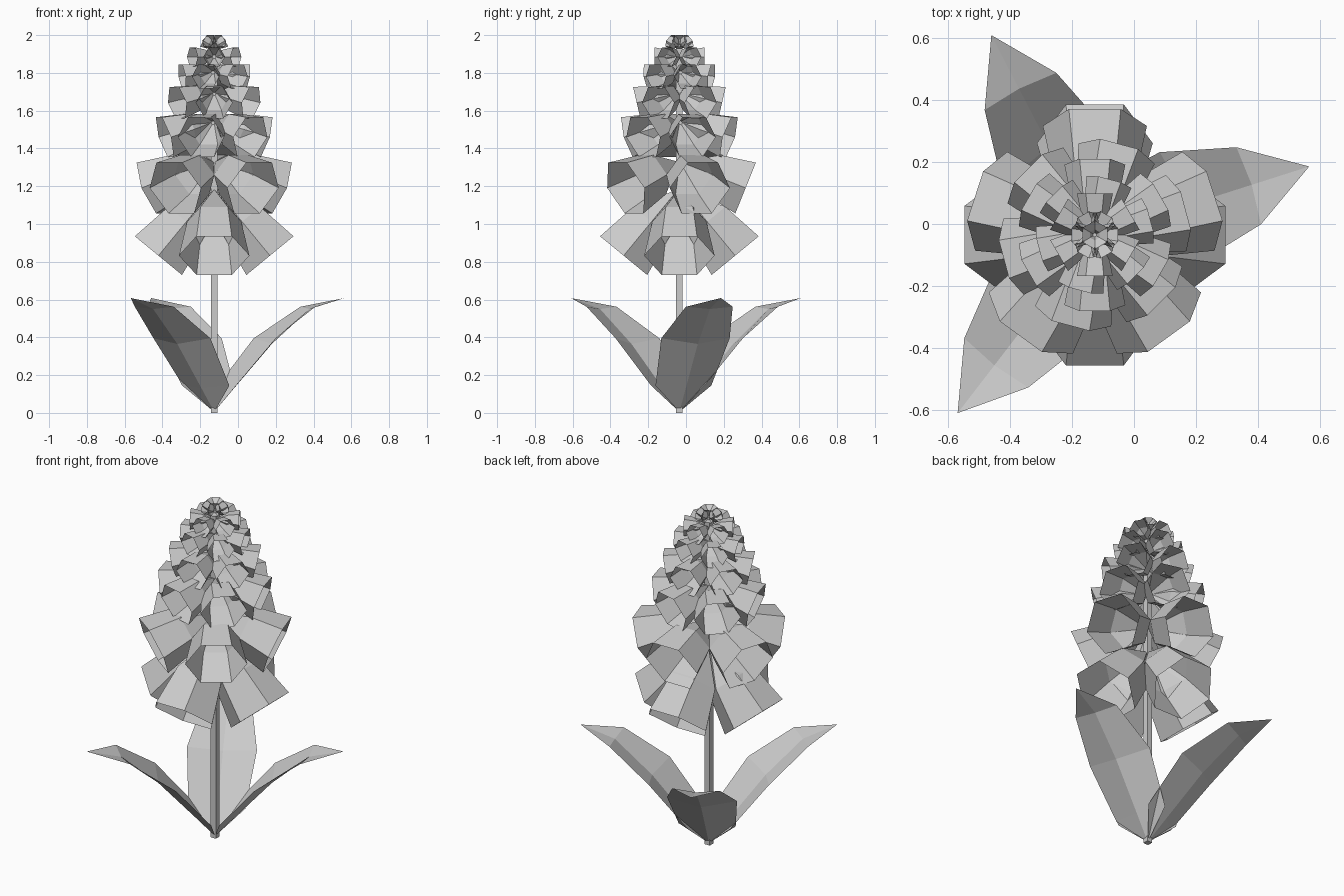
import bpy, bmesh
from math import sin, cos, pi, radians, sqrt
from mathutils import Vector

if "Cube" in bpy.data.objects:
    bpy.data.objects.remove(bpy.data.objects["Cube"])

CX, CY = -0.126, -0.035   # stem position


def finish(name, bm):
    mesh = bpy.data.meshes.new(name)
    bm.to_mesh(mesh)
    bm.free()
    obj = bpy.data.objects.new(name, mesh)
    obj.location = (CX, CY, 0)
    bpy.context.collection.objects.link(obj)
    return obj


def bell(name, angle, rim_r, rim_z, flat, droop):
    """Open six-sided bell; rim_r/rim_z locate its upper rim edge, droop tilts it down."""
    a, t = radians(droop), radians(angle)
    out = Vector((cos(t), sin(t), 0))
    side = Vector((-sin(t), cos(t), 0))
    zup = Vector((0, 0, 1))
    axis = out * cos(a) - zup * sin(a)
    up = out * sin(a) + zup * cos(a)
    centre = out * rim_r + zup * rim_z - up * flat / 2
    length = centre.dot(out) / cos(a)
    c = flat / sqrt(3)
    bm = bmesh.new()
    rings = []
    for back, scale in ((0, 1), (0.5, 0.77)):
        rings.append([bm.verts.new(centre - axis * length * back
                                   + (side * cos(k * pi / 3) + up * sin(k * pi / 3)) * c * scale)
                      for k in range(6)])
    tip = bm.verts.new(centre - axis * length * 0.98)
    for k in range(6):
        n = (k + 1) % 6
        bm.faces.new((rings[0][k], rings[0][n], rings[1][n], rings[1][k]))
        bm.faces.new((rings[1][k], rings[1][n], tip))
    bmesh.ops.recalc_face_normals(bm, faces=bm.faces)
    finish(name, bm)


def leaf(name, angle):
    """Folded leaf: rows of (edge reach, edge z, half width, keel reach, keel z)."""
    rows = [(0.07, 0.145, 0.155, 0.11, 0.13),
            (0.28, 0.395, 0.19, 0.32, 0.365),
            (0.52, 0.562, 0.13, 0.53, 0.55)]
    t = radians(angle)
    bm = bmesh.new()

    def point(u, v, z):
        return bm.verts.new((u * cos(t) - v * sin(t), u * sin(t) + v * cos(t), z))

    base, tip = point(0, 0, 0.005), point(0.724, 0, 0.608)
    grid = [(point(u, -w, z), point(ku, 0, kz), point(u, w, z)) for u, z, w, ku, kz in rows]
    for i in (0, 1):
        bm.faces.new((base, grid[0][i + 1], grid[0][i]))
        bm.faces.new((tip, grid[-1][i], grid[-1][i + 1]))
        for p, q in zip(grid, grid[1:]):
            bm.faces.new((p[i], p[i + 1], q[i + 1], q[i]))
    bmesh.ops.recalc_face_normals(bm, faces=bm.faces)
    finish(name, bm)


# Stem
bm = bmesh.new()
bmesh.ops.create_cube(bm, size=1)
for v in bm.verts:
    v.co = Vector((v.co.x * 0.034, v.co.y * 0.034, (v.co.z + 0.5) * 1.95))
finish("stem", bm)

# Leaves
for i, ang in enumerate((17.7, 117.4, 232.4)):
    leaf(f"leaf_{i + 1}", ang)

# Flower tiers: count, first angle, rim radius, rim height, rim width, droop
tiers = [(4, 0, 0.42, 0.935, 0.323, 50.6),
         (5, 18, 0.405, 1.325, 0.29, 22),
         (6, 15, 0.303, 1.565, 0.22, 17),
         (6, 30, 0.245, 1.725, 0.17, 13),
         (6, 15, 0.185, 1.845, 0.13, 8),
         (6, 30, 0.133, 1.935, 0.10, 0),
         (6, 0, 0.04, 2.0, 0.07, -30)]
for i, (count, first, r, z, flat, droop) in enumerate(tiers):
    for k in range(count):
        bell(f"bell_{i + 1}_{k + 1}", first + 360 * k / count, r, z, flat, droop)
